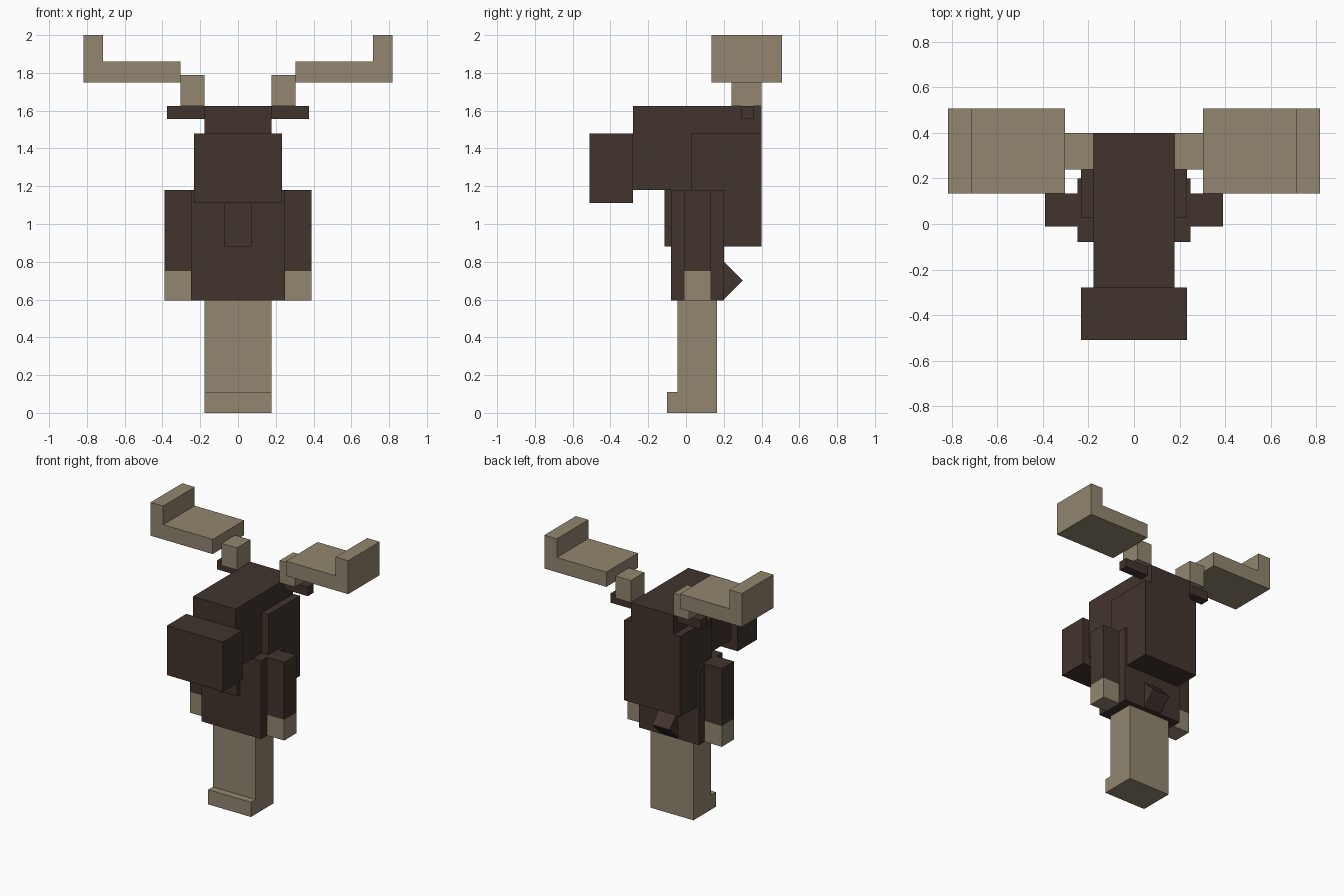
import bpy
import bmesh
import math
from mathutils import Matrix, Vector

if "Cube" in bpy.data.objects:
    bpy.data.objects.remove(bpy.data.objects["Cube"], do_unlink=True)


def make_material(name, rgb):
    mat = bpy.data.materials.new(name)
    mat.use_nodes = True
    mat.diffuse_color = (*rgb, 1)
    mat.node_tree.nodes["Principled BSDF"].inputs["Base Color"].default_value = (*rgb, 1)
    return mat


DARK = make_material("dark brown fur", (0.054, 0.034, 0.027))
TAN = make_material("tan horn", (0.287, 0.239, 0.159))


def finish(name, bm, mat):
    bmesh.ops.recalc_face_normals(bm, faces=bm.faces[:])
    mesh = bpy.data.meshes.new(name)
    bm.to_mesh(mesh)
    bm.free()
    mesh.materials.append(mat)
    obj = bpy.data.objects.new(name, mesh)
    bpy.context.scene.collection.objects.link(obj)
    return obj


def box(name, mat, x, y, z, tilt=0):
    """Box from (low, high) ranges, optionally tilted about its own x axis."""
    lo, hi = Vector((x[0], y[0], z[0])), Vector((x[1], y[1], z[1]))
    bm = bmesh.new()
    place = (Matrix.Translation((lo + hi) / 2) @ Matrix.Rotation(tilt, 4, "X")
             @ Matrix.Diagonal((*(hi - lo), 1)))
    bmesh.ops.create_cube(bm, size=1, matrix=place)
    return finish(name, bm, mat)


def prism(name, mat, outline, shift):
    """Extrude a closed outline of 3D points along the shift vector."""
    bm = bmesh.new()
    face = bm.faces.new([bm.verts.new(p) for p in outline])
    moved = bmesh.ops.extrude_face_region(bm, geom=[face], use_keep_orig=True)["geom"]
    bmesh.ops.translate(bm, vec=shift,
                        verts=[v for v in moved if isinstance(v, bmesh.types.BMVert)])
    return finish(name, bm, mat)


def wide(half):
    return (-half, half)


# Legs with a toe step at the front
leg_profile = [(-0.10, 0), (0.165, 0), (0.165, 0.595), (-0.045, 0.595),
               (-0.045, 0.11), (-0.10, 0.11)]
prism("legs", TAN, [(-0.177, y, z) for y, z in leg_profile], (0.354, 0, 0))

# Torso, head and fur
box("torso", DARK, wide(0.248), (-0.08, 0.20), (0.595, 1.18))
box("head", DARK, wide(0.177), (-0.28, 0.40), (1.18, 1.625))
box("muzzle", DARK, wide(0.232), (-0.51, -0.28), (1.11, 1.48))
box("mane", DARK, wide(0.232), (0.027, 0.40), (0.88, 1.48))
box("beard", DARK, wide(0.073), (-0.115, -0.08), (0.88, 1.18))
box("tail", DARK, wide(0.073), (0.13, 0.271), (0.63, 0.771), tilt=math.pi / 4)

# Paired parts
antler_profile = [(0.304, 1.75), (0.818, 1.75), (0.818, 2.0), (0.714, 2.0),
                  (0.714, 1.86), (0.304, 1.86)]
for side, s in (("left", 1), ("right", -1)):
    def span(a, b):
        return tuple(sorted((s * a, s * b)))

    box(side + "_arm", DARK, span(0.248, 0.39), (-0.01, 0.133), (0.75, 1.18))
    box(side + "_hand", TAN, span(0.248, 0.39), (-0.01, 0.133), (0.595, 0.75))
    box(side + "_ear", DARK, span(0.177, 0.375), (0.29, 0.36), (1.557, 1.625))
    box(side + "_antler_base", TAN, span(0.177, 0.304), (0.24, 0.40), (1.625, 1.79))
    prism(side + "_antler", TAN, [(s * x, 0.135, z) for x, z in antler_profile],
          (0, 0.373, 0))
